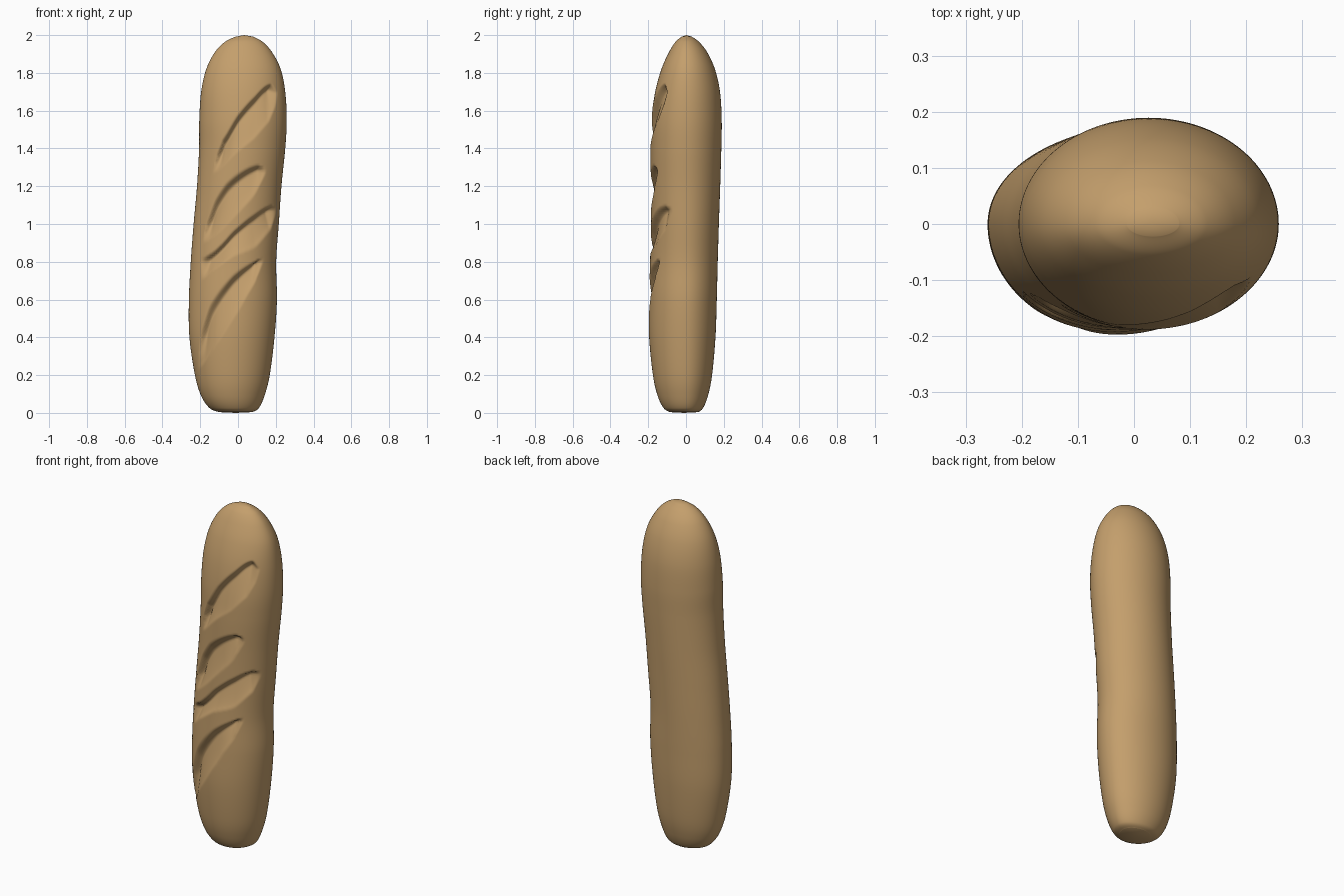
import bpy, bmesh, math

if "Cube" in bpy.data.objects:
    bpy.data.objects.remove(bpy.data.objects["Cube"])

# Loaf profile: z, left x, right x, front depth, back depth
PROFILE = [
    (0.004, -0.10, 0.075, 0.085, 0.065),
    (0.025, -0.15, 0.11, 0.118, 0.09),
    (0.09, -0.195, 0.14, 0.15, 0.116),
    (0.20, -0.228, 0.168, 0.175, 0.138),
    (0.40, -0.257, 0.193, 0.195, 0.156),
    (0.60, -0.26, 0.206, 0.196, 0.163),
    (0.80, -0.25, 0.202, 0.19, 0.168),
    (1.00, -0.235, 0.216, 0.186, 0.174),
    (1.20, -0.217, 0.23, 0.186, 0.181),
    (1.40, -0.206, 0.25, 0.188, 0.187),
    (1.55, -0.205, 0.258, 0.184, 0.189),
    (1.70, -0.195, 0.25, 0.163, 0.18),
    (1.82, -0.168, 0.226, 0.13, 0.153),
    (1.91, -0.122, 0.18, 0.09, 0.112),
    (1.965, -0.068, 0.13, 0.055, 0.068),
    (1.992, -0.012, 0.08, 0.022, 0.03),
]

# Diagonal slashes: upper edge and lower edge as (x, z) points
SLASHES = [
    ([(-0.13, 1.28), (-0.11, 1.37), (-0.08, 1.45), (0.0, 1.58), (0.09, 1.68), (0.17, 1.745), (0.21, 1.70)],
     [(-0.13, 1.27), (-0.02, 1.37), (0.08, 1.45), (0.16, 1.54), (0.195, 1.62), (0.21, 1.69)]),
    ([(-0.185, 0.92), (-0.165, 1.01), (-0.12, 1.13), (-0.06, 1.22), (0.02, 1.28), (0.10, 1.31), (0.15, 1.29)],
     [(-0.185, 0.90), (-0.10, 0.96), (0.0, 1.06), (0.08, 1.15), (0.15, 1.27)]),
    ([(-0.20, 0.82), (-0.16, 0.835), (-0.10, 0.88), (-0.02, 0.965), (0.07, 1.04), (0.17, 1.095), (0.205, 1.08)],
     [(-0.20, 0.70), (-0.13, 0.76), (-0.03, 0.83), (0.09, 0.88), (0.17, 0.97), (0.205, 1.06)]),
    ([(-0.215, 0.27), (-0.195, 0.43), (-0.15, 0.57), (-0.09, 0.66), (-0.02, 0.735), (0.06, 0.785), (0.135, 0.815)],
     [(-0.215, 0.23), (-0.12, 0.36), (0.0, 0.54), (0.08, 0.68), (0.135, 0.80)]),
]
AROUND, STEPS, DEPTH = 200, 18, 0.045


def catmull(a, b, c, d, t):
    return tuple(0.5 * (2 * q + (r - p) * t + (2 * p - 5 * q + 4 * r - s) * t * t
                        + (3 * q - p - 3 * r + s) * t ** 3)
                 for p, q, r, s in zip(a, b, c, d))


def curve(points, x):
    """Smooth height of a slash edge at x."""
    for i in range(len(points) - 1):
        if points[i][0] <= x <= points[i + 1][0]:
            t = (x - points[i][0]) / (points[i + 1][0] - points[i][0])
            a, d = points[max(i - 1, 0)], points[min(i + 2, len(points) - 1)]
            return catmull(a, points[i], points[i + 1], d, t)[1]
    return points[-1][1]


def smooth(t):
    t = min(max(t, 0), 1)
    return t * t * (3 - 2 * t)


def cut_depth(x, z):
    """Steep step under the upper edge, then a slope up to the lower edge."""
    total = 0
    for upper, lower in SLASHES:
        x0, x1 = upper[0][0], upper[-1][0]
        if x0 < x < x1:
            zu, zl = curve(upper, x), curve(lower, x)
            if zl < z < zu:
                s = (zu - z) / (zu - zl)
                ends = smooth((x - x0) / 0.04) * smooth((x1 - x) / 0.04)
                total = max(total, DEPTH * ends * smooth(s / 0.25) * (1 - s) ** 0.8)
    return total


# Loaf body: lofted rings with the slashes pressed into the front
bm = bmesh.new()
rows = []
n = len(PROFILE)
for i in range(n - 1):
    a, d = PROFILE[max(i - 1, 0)], PROFILE[min(i + 2, n - 1)]
    for k in range(STEPS):
        rows.append(catmull(a, PROFILE[i], PROFILE[i + 1], d, k / STEPS))
rows.append(PROFILE[-1])

rings = []
for z, left, right, front, back in rows:
    cx, rx = (left + right) / 2, (right - left) / 2
    ring = []
    for j in range(AROUND):
        ang = 2 * math.pi * j / AROUND
        c, s = math.cos(ang), math.sin(ang)
        ry = back if s > 0 else front
        x, y = cx + rx * c, ry * s
        if s < 0:
            nx, ny = c / rx, s / ry
            dep = cut_depth(x, z) / math.hypot(nx, ny)
            x, y = x - nx * dep, y - ny * dep
        ring.append(bm.verts.new((x, y, z)))
    rings.append(ring)
for lo, hi in zip(rings, rings[1:]):
    for j in range(AROUND):
        k = (j + 1) % AROUND
        bm.faces.new((lo[j], lo[k], hi[k], hi[j]))

# Rounded tip and flat base
tip = bm.verts.new((0.033, 0.003, 2.0))
base = bm.verts.new((-0.012, -0.01, 0.0))
for j in range(AROUND):
    k = (j + 1) % AROUND
    bm.faces.new((rings[-1][j], rings[-1][k], tip))
    bm.faces.new((rings[0][k], rings[0][j], base))

mesh = bpy.data.meshes.new("bread_loaf")
bm.to_mesh(mesh)
bm.free()
loaf = bpy.data.objects.new("bread_loaf", mesh)
bpy.context.collection.objects.link(loaf)

crust = bpy.data.materials.new("golden crust")
crust.diffuse_color = (0.55, 0.345, 0.15, 1)
crust.use_nodes = True
crust.node_tree.nodes["Principled BSDF"].inputs["Base Color"].default_value = crust.diffuse_color
mesh.materials.append(crust)
bpy.context.view_layer.objects.active = loaf
loaf.select_set(True)
bpy.ops.object.shade_smooth()
